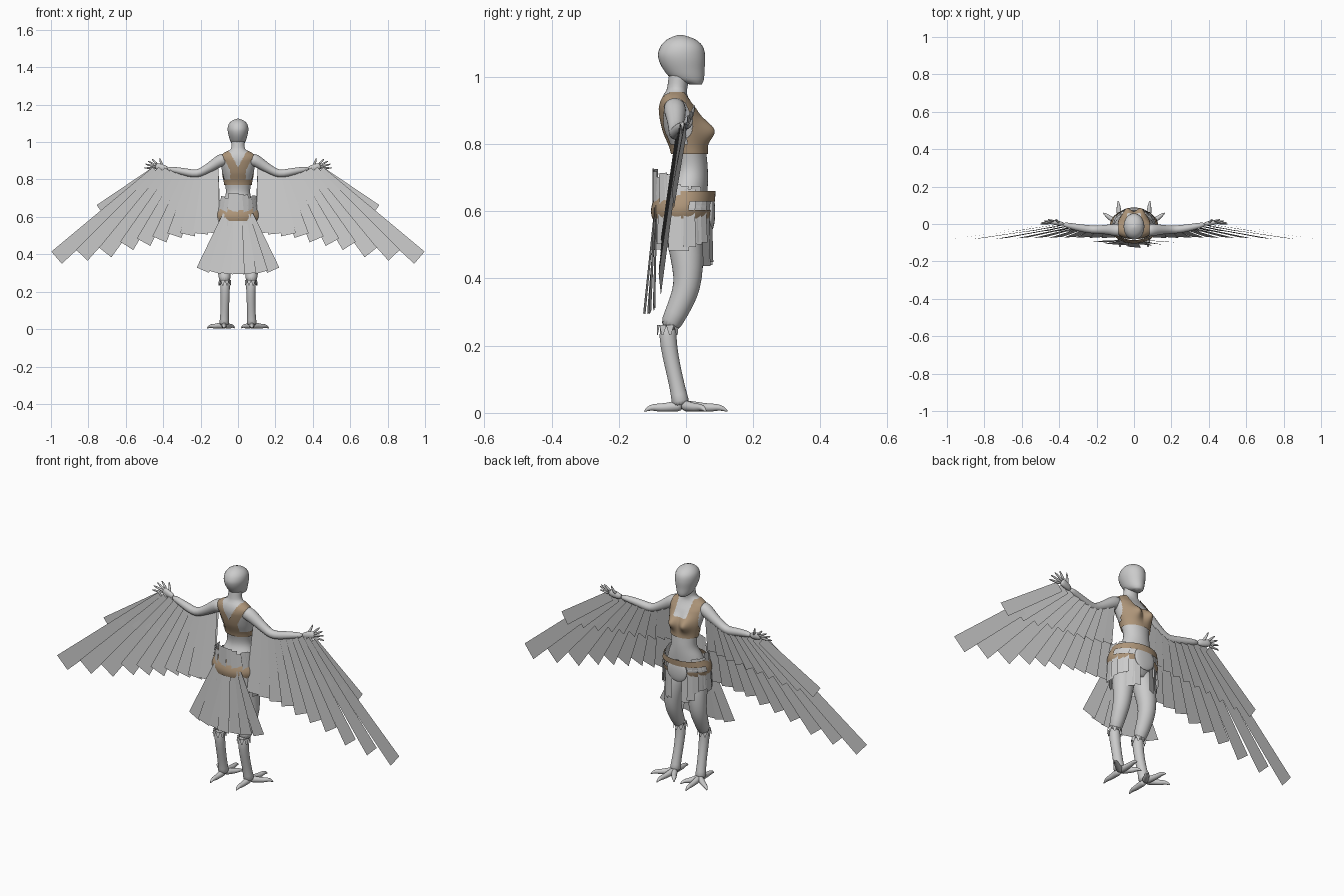
import bpy, bmesh, math, random
from mathutils import Vector as V

if "Cube" in bpy.data.objects:
    bpy.data.objects.remove(bpy.data.objects["Cube"])
random.seed(4)

brown = bpy.data.materials.new("leather")
brown.diffuse_color = (0.42, 0.30, 0.19, 1)
brown.use_nodes = True
brown.node_tree.nodes["Principled BSDF"].inputs["Base Color"].default_value = brown.diffuse_color


def make(name, verts, faces, smooth=True, mirror=False, subsurf=0, mat=None):
    me = bpy.data.meshes.new(name)
    me.from_pydata([tuple(v) for v in verts], [], faces)
    bm = bmesh.new()
    bm.from_mesh(me)
    loose = [v for v in bm.verts if not v.link_faces]
    bmesh.ops.delete(bm, geom=loose, context='VERTS')
    if smooth:
        bmesh.ops.recalc_face_normals(bm, faces=bm.faces)
        for f in bm.faces:
            f.smooth = True
    bm.to_mesh(me)
    bm.free()
    ob = bpy.data.objects.new(name, me)
    bpy.context.collection.objects.link(ob)
    if mirror:
        ob.modifiers.new("mirror", 'MIRROR').use_mirror_merge = False
    if subsurf:
        s = ob.modifiers.new("round", 'SUBSURF')
        s.levels = s.render_levels = subsurf
    if mat:
        me.materials.append(mat)
    return ob


def interp(prof, z):
    """Smooth curve through profile rows (z, half width, back y, front y)."""
    n = len(prof)
    i = max(k for k in range(n - 1) if prof[k][0] <= z + 1e-9 or k == 0)
    a, b = prof[i], prof[i + 1]
    p, q = prof[max(i - 1, 0)], prof[min(i + 2, n - 1)]
    h = b[0] - a[0]
    t = min(1, max(0, (z - a[0]) / h))
    out = []
    for c in (1, 2, 3):
        m0 = (b[c] - p[c]) / (b[0] - p[0]) * h
        m1 = (q[c] - a[c]) / (q[0] - a[0]) * h
        out.append((2*t**3 - 3*t*t + 1) * a[c] + (t**3 - 2*t*t + t) * m0
                   + (3*t*t - 2*t**3) * b[c] + (t**3 - t*t) * m1)
    return out


def surf(prof, z, a, off=0.0, bust=0.0):
    w, yb, yf = interp(prof, z)
    x = (w + off) * math.sin(a)
    y = (yb + yf) / 2 + ((yf - yb) / 2 + off) * math.cos(a)
    y += bust * max(0, math.cos(a)) * math.exp(
        -((abs(x) - .04) / .028)**2 - ((z - .84) / .034)**2)
    return V((x, y, z))


def shell(name, prof, z0, z1, nz, na, off=0.0, bust=0.0, keep=None, mat=None):
    zs = [z0 + (z1 - z0) * i / nz for i in range(nz + 1)]
    vs = [surf(prof, z, 2 * math.pi * j / na, off, bust) for z in zs for j in range(na)]
    fs = []
    for i in range(nz):
        for j in range(na):
            k = (j + 1) % na
            f = (i*na + j, i*na + k, (i+1)*na + k, (i+1)*na + j)
            c = sum((vs[v] for v in f), V()) / 4
            mid = sum(interp(prof, c.z)[1:]) / 2
            if keep is None or keep(abs(c.x), c.y - mid, c.z):
                fs.append(f)
    if keep is None:
        fs += [tuple(range(na))[::-1], tuple(range(nz*na, (nz+1)*na))]
    return make(name, vs, fs, mat=mat)


def tube(name, pts, sides=12, flat=1.0):
    """Mirrored tube through (x, y, z, radius) points."""
    P = [V(p[:3]) for p in pts]
    vs, fs, n = [], [], len(pts)
    for i in range(n):
        t = (P[min(i+1, n-1)] - P[max(i-1, 0)]).normalized()
        ref = V((0, 1, 0)) if abs(t.y) < .8 else V((0, 0, 1))
        u = t.cross(ref).normalized()
        w = t.cross(u)
        for j in range(sides):
            a = 2 * math.pi * j / sides
            vs.append(P[i] + (u * math.cos(a) + w * math.sin(a) * flat) * pts[i][3])
    for i in range(n - 1):
        for j in range(sides):
            k = (j + 1) % sides
            fs.append((i*sides + j, i*sides + k, (i+1)*sides + k, (i+1)*sides + j))
    fs += [tuple(range(sides))[::-1], tuple(range((n-1)*sides, n*sides))]
    return make(name, vs, fs, mirror=True, subsurf=1)


def feathers(name, items, mirror=False):
    """Flat blades: (root, tip, normal, root width, tip width)."""
    vs, fs = [], []
    for r, t, n, w0, w1 in items:
        s = (t - r).cross(n).normalized()
        b = len(vs)
        vs += [r - s*w0/2, r + s*w0/2, t + s*w1/2, t - s*w1/2]
        fs.append((b, b+1, b+2, b+3))
    return make(name, vs, fs, smooth=False, mirror=mirror)


# Torso, neck and head
body = [(.53, .07, -.06, .04), (.60, .105, -.08, .058), (.66, .09, -.062, .064),
        (.72, .066, -.035, .065), (.78, .07, -.042, .06), (.84, .084, -.065, .055),
        (.90, .094, -.077, .032), (.925, .09, -.075, .015), (.945, .066, -.068, .004),
        (.96, .04, -.058, .003), (1.01, .034, -.05, .012)]
skull = [(.977, .02, .012, .047), (.99, .034, -.035, .053), (1.02, .046, -.066, .055),
         (1.06, .055, -.083, .057), (1.09, .052, -.076, .05), (1.11, .038, -.058, .03),
         (1.12, .02, -.038, .006), (1.125, .005, -.022, -.012)]
shell("torso", body, .53, 1.01, 48, 48, bust=.034)
shell("head", skull, .977, 1.125, 28, 36)


# Cropped top with shoulder straps
def in_top(x, y, z):
    if z < .802:
        return True
    if y > 0:
        return x < .084 and (z < .87 or x > .034 + (z - .87) * .1)
    return max(0, z - .865) * .55 < x < .042 + max(0, z - .85) * .55


shell("cropped_top", body, .77, .954, 60, 128, .005, .034, in_top, brown)


# Hip belt, split in two bands at the front
def in_belt(x, y, z):
    return y < .02 or z < .605 or z > .63


shell("belt", body, .578, .66, 16, 96, .024, 0, in_belt, brown)

# Round buckle
bpy.ops.mesh.primitive_uv_sphere_add(segments=32, ring_count=16, location=(0, .074, .598))
buckle = bpy.context.object
buckle.name = "buckle"
buckle.scale = (.057, .013, .057)
bpy.ops.object.shade_smooth()

# Feathers around the hips, upward and downward
up, down = [], []
for i in range(26):
    a = 2 * math.pi * (i + .5) / 26
    n = V((math.sin(a), math.cos(a), 0))
    r = surf(body, .61, a, .016 + .003 * (i % 2))
    top = .682 - .035 * math.cos(a) + random.uniform(-.014, .014)
    up.append((r, V((r.x * .88, r.y, top)), n, .026, .034))
    d = abs(a if a < math.pi else a - 2 * math.pi)
    if .3 < d < 2.75:
        z = (.45 if d < .7 else .49) + random.uniform(-.015, .02)
        r = surf(body, .65, a, .02)
        m = surf(body, .60, a, .016 + .003 * (i % 2))
        down.append((r, m, n, .028, .034))
        down.append((m, V((m.x * 1.04, m.y * 1.04, z)), n, .034, .04))
feathers("hip_feathers", up)
feathers("skirt_feathers", down)

# Tail fan
tail = []
for i in range(7):
    u = (i - 3) / 3
    r = V((.06 * u, -.088 - .004 * (i % 2), .61))
    t = V((.188 * u, -.12 + .025 * abs(u) - .004 * (i % 2), .295 + .02 * u * u))
    tail.append((r, t, V((.1, 1, 0)), .045, .072))
feathers("tail_feathers", tail)

# Wings: long feathers plus a shorter covering row
tips = [(.135, .515), (.20, .51), (.27, .505), (.34, .50), (.42, .48), (.505, .465),
        (.595, .445), (.71, .41), (.835, .395), (.97, .382)]
arm = [(.08, .90), (.22, .825), (.38, .85), (.46, .845)]


def arm_z(x):
    for (x0, z0), (x1, z1) in zip(arm, arm[1:]):
        if x <= x1:
            return z0 + (z1 - z0) * (x - x0) / (x1 - x0)


def wing_y(z):
    return -.018 - .14 * (.85 - z)


long_row, short_row = [], []
for i, (tx, tz) in enumerate(tips):
    f = i / 9
    x = .13 + .31 * f
    z = arm_z(x)
    s = .0015 * i
    r = V((x, wing_y(z) - .008 + s, z))
    t = V((tx, wing_y(tz) - .008 + s, tz))
    n = V((.06, 1, .05))
    long_row.append((r, t, n, .05, .078 + .008 * f))
    e = r.lerp(t, .52) + V((.02 * f, 0, .03 * f))
    short_row.append((r + V((0, .012, 0)), e + V((0, .008, 0)), n, .05, .07))
feathers("wing_long_feathers", long_row, True)
feathers("wing_cover_feathers", short_row, True)

# Arms and hands
tube("arm", [(.06, -.035, .912, .034), (.095, -.033, .903, .035), (.13, -.03, .878, .029),
             (.18, -.03, .848, .023), (.22, -.03, .828, .022), (.265, -.025, .836, .022),
             (.32, -.015, .848, .018), (.385, 0, .858, .013)])
tube("palm", [(.375, 0, .857, .012), (.395, .003, .86, .018), (.425, .008, .868, .02),
              (.442, .01, .872, .016)], flat=.7)
for i, tip in enumerate([(.505, 0, .862), (.50, .006, .884), (.485, .016, .9), (.462, .024, .912)]):
    b = V((.437 - .003 * i, .006 + .003 * i, .86 + .006 * i))
    t = V(tip)
    m = b.lerp(t, .5)
    tube("finger_%d" % (i + 1), [(*b, .007), (*m, .006), (*t, .003)], 8)
tube("thumb", [(.40, .005, .866, .009), (.412, .018, .888, .007), (.42, .026, .918, .003)], 8)

# Legs bending back to a bird ankle
tube("thigh", [(.05, -.012, .59, .05), (.058, -.006, .53, .056), (.067, .004, .46, .05),
               (.073, .006, .40, .043), (.074, -.002, .355, .04), (.073, -.03, .295, .034),
               (.07, -.055, .245, .03)], 16)
tube("shin", [(.07, -.05, .265, .024), (.069, -.056, .235, .027), (.069, -.047, .17, .024),
              (.071, -.031, .10, .023), (.073, -.02, .05, .024), (.074, -.014, .018, .03)], 16)
cuff = []
for i in range(9):
    a = 2 * math.pi * i / 9
    n = V((math.sin(a), math.cos(a), 0))
    c = V((.07, -.053, .262))
    cuff.append((c + n * .031, c + n * .034 + V((0, 0, -.03)), n, .024, .006))
feathers("leg_cuff_feathers", cuff, True)

# Clawed toes
for i, (tx, ty) in enumerate([(.165, .06), (.085, .125), (.018, .075), (.075, -.125)]):
    b, t = V((.074, -.008, .02)), V((tx, ty, .006))
    k = [b, b.lerp(t, .3), b.lerp(t, .6), b.lerp(t, .75), b.lerp(t, .88), t]
    for p, z in zip(k, (.022, .018, .015, .017, .014, .004)):
        p.z = z
    tube("toe_%d" % (i + 1), [(*p, r) for p, r in zip(k, (.02, .015, .013, .011, .008, .002))], 10)
